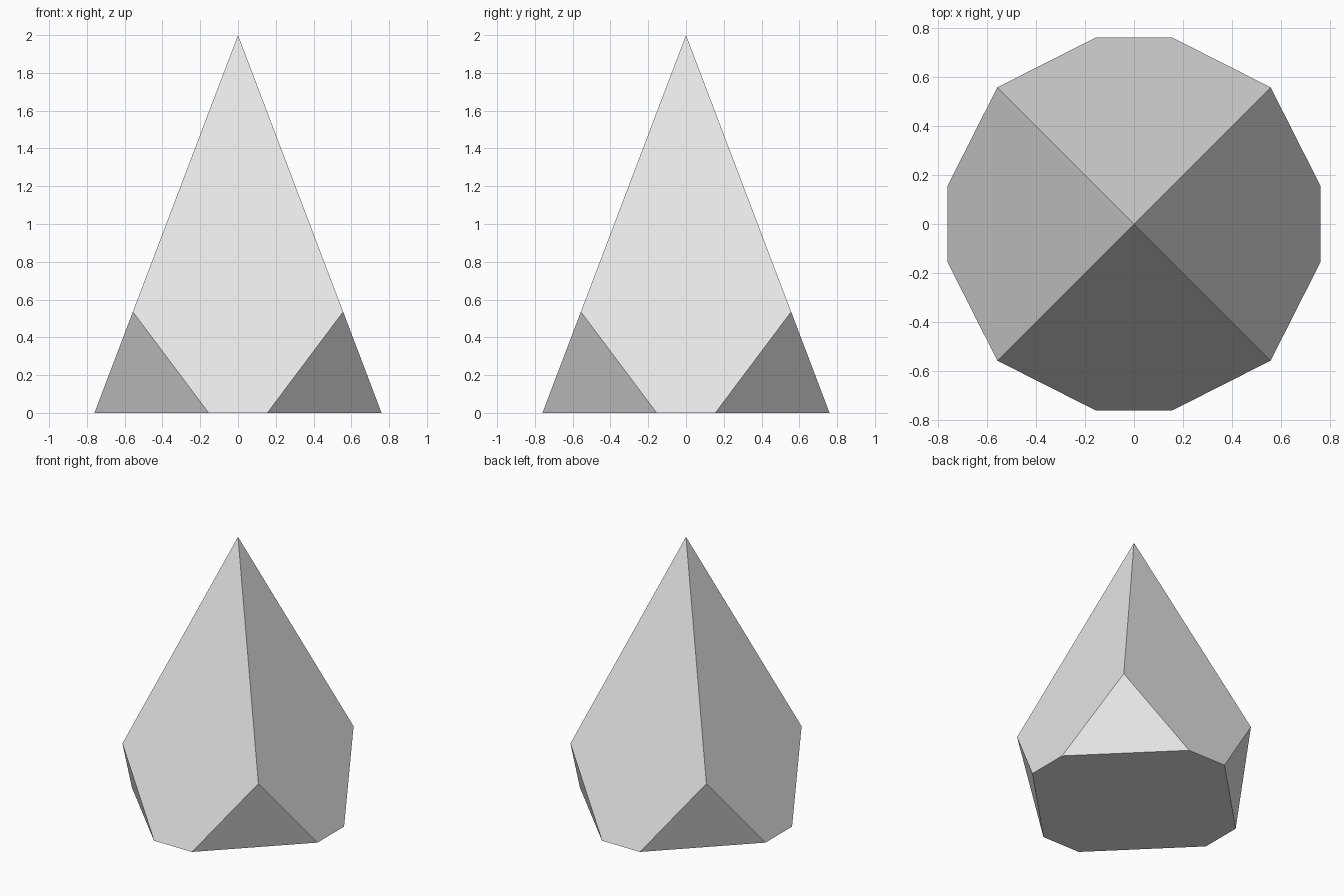
import bpy, bmesh, math
from mathutils import Vector

if "Cube" in bpy.data.objects:
    bpy.data.objects.remove(bpy.data.objects["Cube"], do_unlink=True)

HALF, HEIGHT = 0.76, 2.0      # pyramid half width and height
FLAT = 0.155                  # half width left on each base edge
CUT_Z = 0.535                 # height where the corner cut meets the ridge

# Plain grey
grey = bpy.data.materials.new("light_grey")
grey.use_nodes = True
grey.diffuse_color = (0.8, 0.8, 0.8, 1)
grey.node_tree.nodes["Principled BSDF"].inputs["Base Color"].default_value = (0.8, 0.8, 0.8, 1)

# Square pyramid with sides facing the axes
bm = bmesh.new()
bmesh.ops.create_cone(bm, cap_ends=True, segments=4, radius1=HALF * math.sqrt(2),
                      radius2=0, depth=HEIGHT)
bmesh.ops.remove_doubles(bm, verts=bm.verts, dist=1e-4)
for v in bm.verts:
    top = v.co.z > 0
    v.co = (0, 0, HEIGHT) if top else (
        math.copysign(HALF, v.co.x - v.co.y),
        math.copysign(HALF, v.co.x + v.co.y), 0)

# Slice off the four base corners with undercut planes
ridge = HALF * (1 - CUT_Z / HEIGHT)
for sx in (-1, 1):
    for sy in (-1, 1):
        a = Vector((sx * HALF, sy * FLAT, 0))
        b = Vector((sx * FLAT, sy * HALF, 0))
        c = Vector((sx * ridge, sy * ridge, CUT_Z))
        normal = (b - a).cross(c - a)
        if normal.dot(Vector((sx, sy, 0))) < 0:
            normal.negate()
        bmesh.ops.bisect_plane(bm, geom=bm.verts[:] + bm.edges[:] + bm.faces[:],
                               dist=1e-5, plane_co=a, plane_no=normal, clear_outer=True)
        bmesh.ops.holes_fill(bm, edges=[e for e in bm.edges if e.is_boundary])
bmesh.ops.recalc_face_normals(bm, faces=bm.faces)

mesh = bpy.data.meshes.new("faceted_spike")
bm.to_mesh(mesh)
bm.free()
mesh.materials.append(grey)
spike = bpy.data.objects.new("faceted_spike", mesh)
bpy.context.collection.objects.link(spike)
